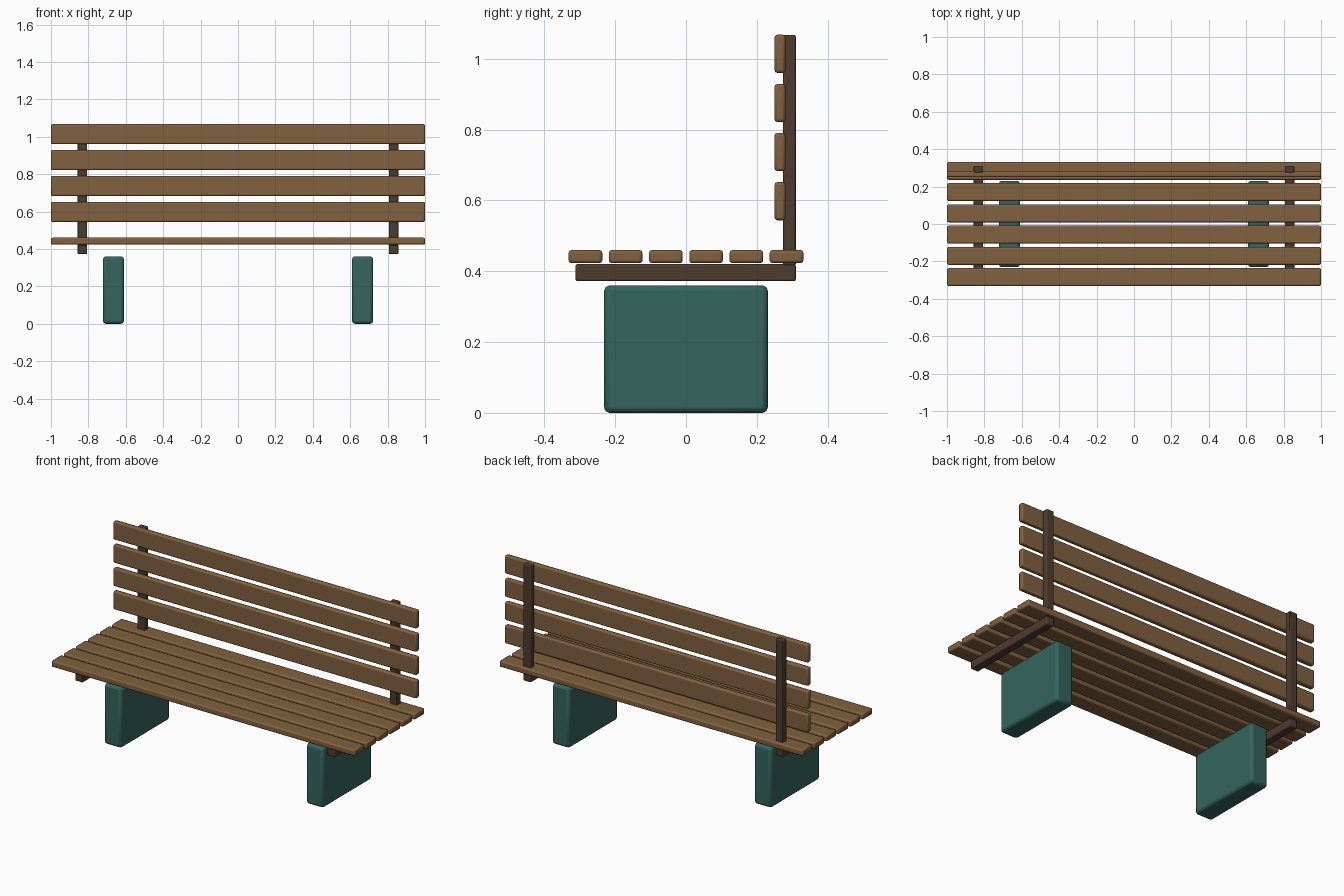
import bpy

if "Cube" in bpy.data.objects:
    bpy.data.objects.remove(bpy.data.objects["Cube"])


def material(name, rgb):
    m = bpy.data.materials.new(name)
    m.diffuse_color = (*rgb, 1)
    m.use_nodes = True
    m.node_tree.nodes["Principled BSDF"].inputs["Base Color"].default_value = m.diffuse_color
    return m


wood = material("slat_wood", (0.22, 0.12, 0.05))
dark = material("dark_frame", (0.075, 0.045, 0.028))
green = material("green_leg", (0.035, 0.13, 0.11))


def box(name, x, y, z, mat, bevel):
    """Rounded box given (min, max) ranges on each axis."""
    rng = (x, y, z)
    bpy.ops.mesh.primitive_cube_add(size=1, location=[(a + b) / 2 for a, b in rng])
    ob = bpy.context.object
    ob.name = name
    ob.scale = [b - a for a, b in rng]
    bpy.ops.object.transform_apply(location=False, rotation=False, scale=True)
    mod = ob.modifiers.new("rounded_edges", "BEVEL")
    mod.width = bevel
    mod.segments = 2
    ob.data.materials.append(mat)
    bpy.ops.object.shade_smooth_by_angle()
    return ob


# Seat slats, front to back
for i in range(6):
    y = -0.284 + i * 0.1136
    box(f"seat_slat_{i + 1}", (-1, 1), (y - 0.0475, y + 0.0475),
        (0.423, 0.46), wood, 0.008)

# Backrest slats, bottom to top
for i in range(4):
    z = 0.598 + i * 0.1387
    box(f"back_slat_{i + 1}", (-1, 1), (0.25, 0.281),
        (z - 0.054, z + 0.054), wood, 0.008)

# Frame and legs on both sides
for side, s in (("left", -1), ("right", 1)):
    fx = s * 0.832
    lx = s * 0.666
    box(f"{side}_seat_beam", (fx - 0.025, fx + 0.025), (-0.312, 0.31),
        (0.372, 0.42), dark, 0.005)
    box(f"{side}_back_post", (fx - 0.025, fx + 0.025), (0.274, 0.31),
        (0.415, 1.068), dark, 0.005)
    box(f"{side}_leg", (lx - 0.056, lx + 0.056), (-0.231, 0.231),
        (0, 0.36), green, 0.015)
